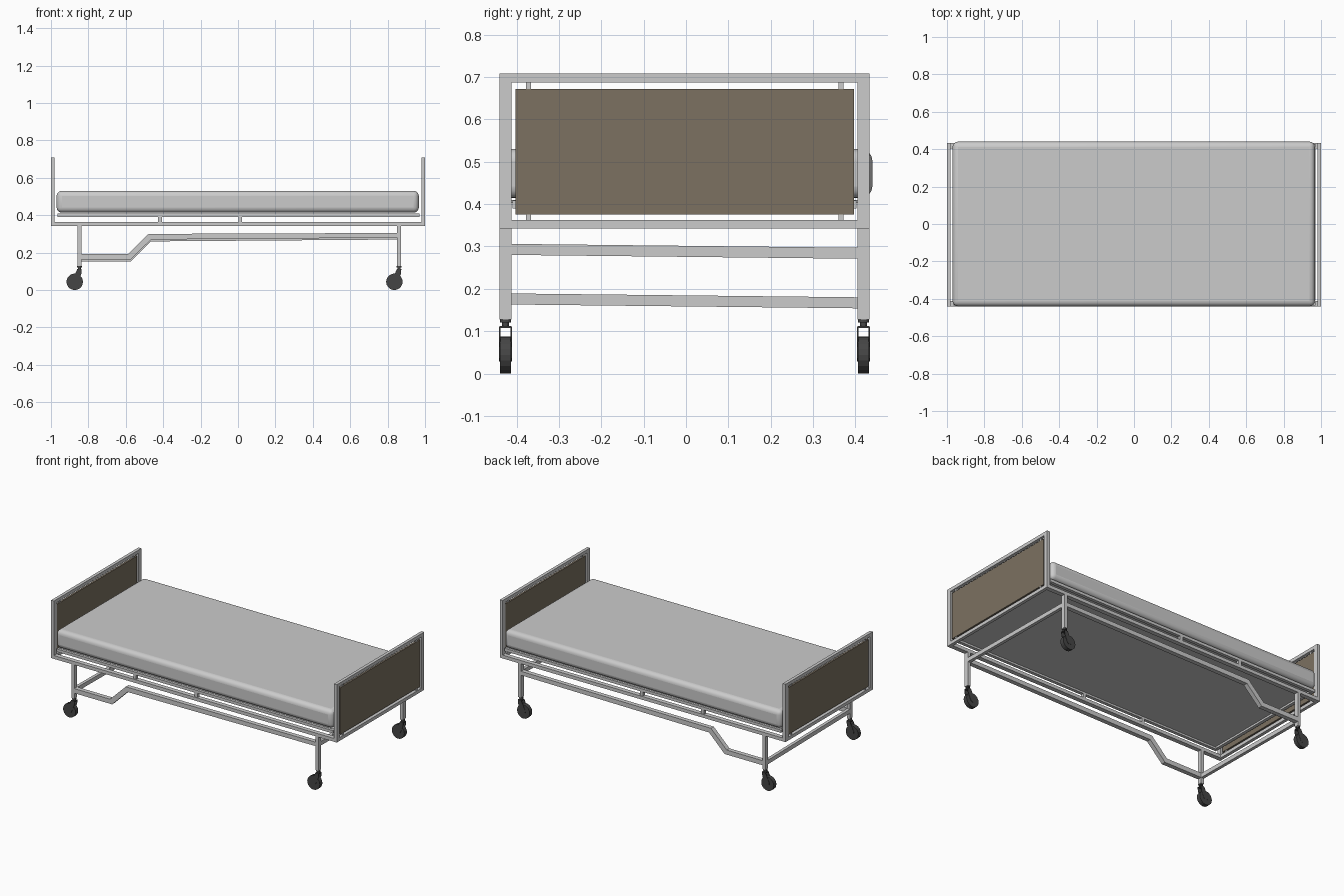
import bpy, bmesh, math

if "Cube" in bpy.data.objects:
    bpy.data.objects.remove(bpy.data.objects["Cube"])


def material(name, rgb):
    m = bpy.data.materials.new(name)
    m.diffuse_color = (*rgb, 1)
    m.use_nodes = True
    m.node_tree.nodes["Principled BSDF"].inputs["Base Color"].default_value = m.diffuse_color
    return m


BROWN = material("brown_panel", (0.2, 0.165, 0.12))
DARK = material("dark_rubber", (0.06, 0.06, 0.06))


def finish(name, bm, mat=None):
    bmesh.ops.recalc_face_normals(bm, faces=bm.faces)
    me = bpy.data.meshes.new(name)
    bm.to_mesh(me)
    bm.free()
    ob = bpy.data.objects.new(name, me)
    bpy.context.collection.objects.link(ob)
    if mat:
        me.materials.append(mat)
    return ob


def box(name, x, y, z, mat=None):
    bm = bmesh.new()
    bmesh.ops.create_cube(bm, size=1)
    for v in bm.verts:
        v.co = [(a + b) / 2 + c * (b - a) for (a, b), c in zip((x, y, z), v.co)]
    return finish(name, bm, mat)


def prism(name, outline, y0, y1, mat=None):
    """Extrude an x-z outline along y."""
    bm = bmesh.new()
    face = bm.faces.new([bm.verts.new((x, y0, z)) for x, z in outline])
    new = bmesh.ops.extrude_face_region(bm, geom=[face])["geom"]
    for v in new:
        if isinstance(v, bmesh.types.BMVert):
            v.co.y = y1
    return finish(name, bm, mat)


def disc(name, cx, cz, r, y0, y1, n, mat):
    pts = [(cx + r * math.cos(2 * math.pi * i / n), cz + r * math.sin(2 * math.pi * i / n))
           for i in range(n)]
    return prism(name, pts, y0, y1, mat)


Y0, Y1, W, T = -0.44, 0.433, 0.028, 0.02
SIDES = {"front": (Y0, Y0 + W), "back": (Y1 - W, Y1)}

# Mattress with rounded edges
mattress = box("mattress", (-0.97, 0.967), (-0.44, 0.44), (0.414, 0.53))
bev = mattress.modifiers.new("round", "BEVEL")
bev.width, bev.segments = 0.028, 4
bpy.context.view_layer.objects.active = mattress
mattress.select_set(True)
bpy.ops.object.shade_smooth_by_angle(angle=math.radians(40))

# Mattress platform: sheet with rim
box("platform_sheet", (-0.955, 0.96), (-0.42, 0.415), (0.402, 0.41))
for side, (a, b) in SIDES.items():
    box(f"platform_rim_{side}", (-0.965, 0.97), (a + 0.004, b - 0.004), (0.39, 0.408))
for end, x in (("head", -0.965), ("foot", 0.95)):
    box(f"platform_rim_{end}", (x, x + T), (Y0 + 0.03, Y1 - 0.03), (0.39, 0.408))

# Head and foot boards: frame, panel and panel clips
for end, x in (("head", -1.0), ("foot", 0.98)):
    xs = (x, x + T)
    for side, ys in SIDES.items():
        box(f"{end}_post_{side}", xs, ys, (0.342, 0.708))
    inner = (Y0 + W, Y1 - W)
    box(f"{end}_top_rail", xs, inner, (0.687, 0.708))
    box(f"{end}_bottom_rail", xs, inner, (0.342, 0.363))
    box(f"{end}_panel", (x + 0.004, x + 0.016), (-0.402, 0.397), (0.376, 0.672), BROWN)
    for y in (-0.372, 0.366):
        for z in ((0.363, 0.376), (0.672, 0.687)):
            box(f"{end}_clip", (x + 0.005, x + 0.015), (y - 0.006, y + 0.006), z)


def lower_bar(dz):
    top = [(-0.84, 0.192), (-0.588, 0.192), (-0.478, 0.3), (0.853, 0.305)]
    low = [(0.853, 0.28), (-0.465, 0.27), (-0.573, 0.163), (-0.84, 0.163)]
    return [(x, z + dz) for x, z in top + low]


# Long rails, spacers, bent lower bars, legs and casters
for side, (a, b) in SIDES.items():
    box(f"side_rail_{side}", (-0.98, 0.98), (a, b), (0.342, 0.363))
    for x in (-0.417, 0.012):
        box(f"rail_spacer_{side}", (x - 0.01, x + 0.01), (a + 0.004, b - 0.004), (0.363, 0.39))
    prism(f"lower_bar_{side}", lower_bar(0 if side == "front" else -0.01), a, b)
    for end, x in (("head", -0.848), ("foot", 0.861)):
        tag = f"{end}_{side}"
        box(f"leg_{tag}", (x - 0.01, x + 0.01), (a, b), (0.128, 0.342))
        # Swivel stem under the leg
        bm = bmesh.new()
        for r, z, h in ((0.013, 0.124, 0.008), (0.008, 0.117, 0.014)):
            res = bmesh.ops.create_cone(bm, cap_ends=True, segments=12, radius1=r, radius2=r, depth=h)
            bmesh.ops.translate(bm, verts=res["verts"], vec=(x, (a + b) / 2, z))
        finish(f"swivel_{tag}", bm, DARK)
        # Fork: top plate and two thin slanted cheeks
        wx, wz = x - 0.025, 0.044
        box(f"fork_top_{tag}", (x - 0.012, x + 0.012), (a, b), (0.107, 0.112), DARK)
        cheek = [(x - 0.012, 0.11), (x + 0.012, 0.11), (x + 0.01, 0.085), (wx + 0.014, wz - 0.008),
                 (wx, wz - 0.016), (wx - 0.014, wz - 0.006), (wx - 0.012, wz + 0.012)]
        prism(f"fork_cheek_outer_{tag}", cheek, a - 0.001, a + 0.002, DARK)
        prism(f"fork_cheek_inner_{tag}", cheek, b - 0.002, b + 0.001, DARK)
        disc(f"wheel_{tag}", wx, wz, 0.044, a + 0.001, b - 0.001, 20, DARK)

# Sloping cross bars between the legs
for end, x, z in (("head", -0.848, 0.163), ("foot", 0.861, 0.28)):
    bar = box(f"cross_bar_{end}", (x - 0.01, x + 0.01), (Y0 + W, Y1 - W), (z, z + 0.026))
    for v in bar.data.vertices:
        if v.co.y > 0:
            v.co.z -= 0.009
